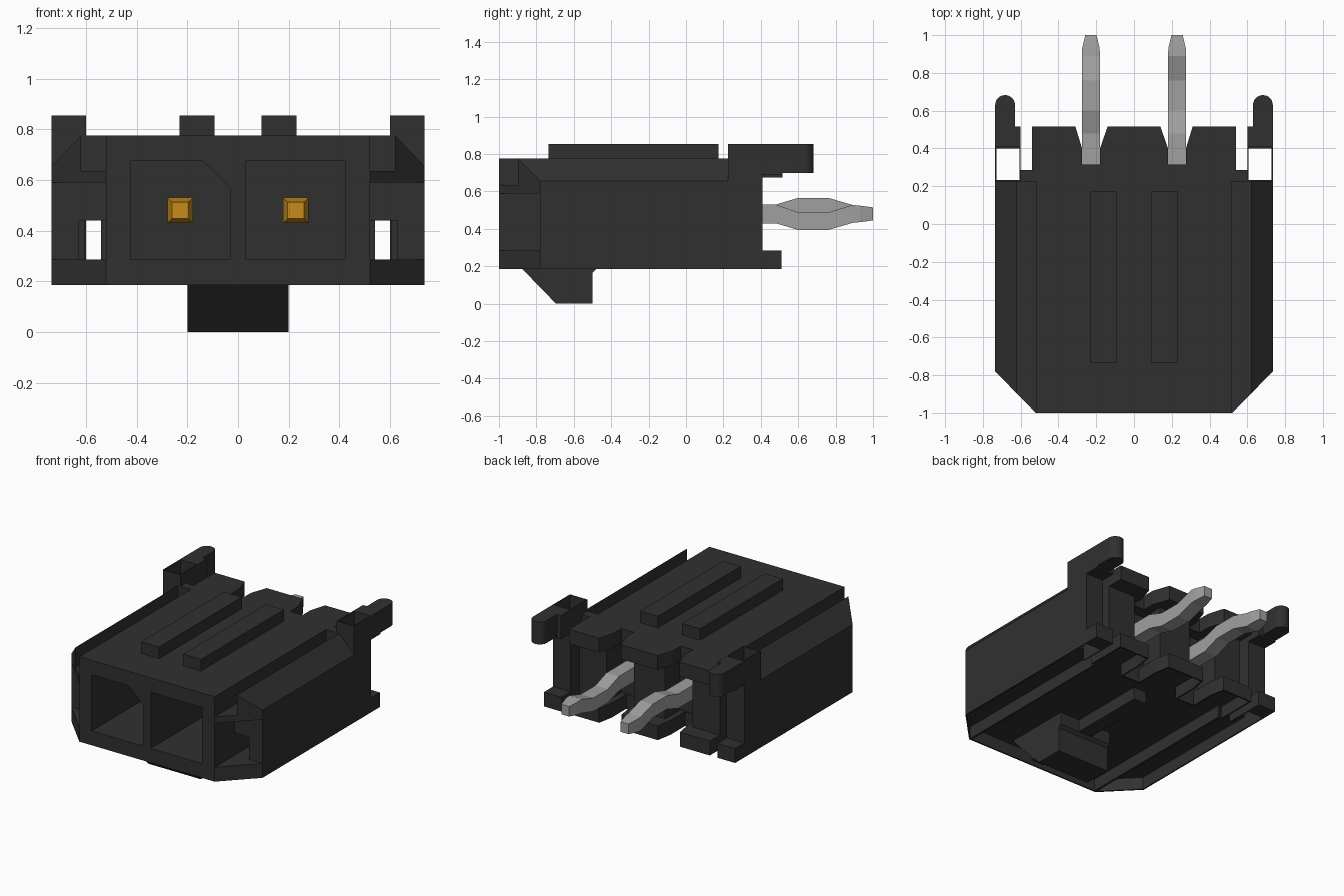
import bpy, bmesh, math
from mathutils import Vector

if "Cube" in bpy.data.objects:
    bpy.data.objects.remove(bpy.data.objects["Cube"])


def material(name, rgb):
    m = bpy.data.materials.new(name)
    m.use_nodes = True
    m.diffuse_color = (*rgb, 1)
    m.node_tree.nodes["Principled BSDF"].inputs["Base Color"].default_value = (*rgb, 1)
    return m


BLACK = material("black plastic", (0.03, 0.03, 0.03))
GOLD = material("gold plating", (0.57, 0.26, 0.012))
GREY = material("tin grey", (0.35, 0.35, 0.35))


def finish(bm, name, mat):
    bmesh.ops.recalc_face_normals(bm, faces=bm.faces)
    me = bpy.data.meshes.new(name)
    bm.to_mesh(me)
    bm.free()
    me.materials.append(mat)
    ob = bpy.data.objects.new(name, me)
    bpy.context.collection.objects.link(ob)


def prism(name, pts, axis, lo, hi, side=1, cut=None):
    """Extrude a 2D outline along an axis; side=-1 mirrors it in x."""
    def place(a, b, t):
        return {"x": (t, a, b), "y": (a, t, b), "z": (a, b, t)}[axis]
    bm = bmesh.new()
    face = bm.faces.new([bm.verts.new(place(a, b, lo)) for a, b in pts])
    ext = bmesh.ops.extrude_face_region(bm, geom=[face])["geom"]
    shift = Vector(place(0, 0, hi - lo))
    bmesh.ops.translate(bm, vec=shift, verts=[v for v in ext if isinstance(v, bmesh.types.BMVert)])
    if cut:
        geom = bm.verts[:] + bm.edges[:] + bm.faces[:]
        bmesh.ops.bisect_plane(bm, geom=geom, plane_co=cut[0], plane_no=cut[1], clear_outer=True)
        bmesh.ops.holes_fill(bm, edges=[e for e in bm.edges if e.is_boundary])
    for v in bm.verts:
        v.co.x *= side
    finish(bm, name, BLACK)


def box(name, x, y, z, side=1):
    pts = [(x[0], y[0]), (x[1], y[0]), (x[1], y[1]), (x[0], y[1])]
    prism(name, pts, "z", *z, side)


def bar(name, stations, cx, mat):
    """Loft rectangles (y, centre z, half width, half height) along y."""
    bm = bmesh.new()
    rings = [[bm.verts.new((cx + i * w, y, z + j * h))
              for i, j in ((-1, -1), (1, -1), (1, 1), (-1, 1))] for y, z, w, h in stations]
    for a, b in zip(rings, rings[1:]):
        for k in range(4):
            bm.faces.new((a[k], a[(k + 1) % 4], b[(k + 1) % 4], b[k]))
    bm.faces.new(rings[0])
    bm.faces.new(rings[-1])
    finish(bm, name, mat)


def mirrored(half):
    return half + [(-x, y) for x, y in reversed(half)]


# Shell plates, notched at the back around the two tails
top_half = [(0.52, -1), (0.52, 0.225), (0.54, 0.225), (0.54, 0.515), (0.31, 0.515), (0.275, 0.4),
            (0.275, 0.315), (0.18, 0.315), (0.18, 0.4), (0.14, 0.515)]
prism("top_plate", mirrored(top_half), "z", 0.675, 0.775)
outer = [(0.52, -1), (0.735, -0.78), (0.735, 0.225)]
prism("floor_plate", mirrored(outer), "z", 0.27, 0.285)
rear_half = [(0.54, 0.225), (0.54, 0.51), (0.31, 0.51), (0.29, 0.4), (0.29, 0.24),
             (0.16, 0.24), (0.16, 0.4), (0.14, 0.51)]
prism("rear_floor", mirrored(rear_half), "z", 0.27, 0.285)

# Underside: thin rim around a shallow recess, rib and key tab
inner = [(0.515, -0.99), (0.725, -0.775), (0.725, 0.225)]
prism("underside_rim", mirrored(outer[::-1])[:3] + [(-x, y) for x, y in outer]
      + [(-x, y) for x, y in reversed(inner)] + inner, "z", 0.185, 0.27)
box("underside_rib", (-0.05, 0.05), (-0.95, 0.06), (0.185, 0.27))
tab = [(-0.95, 0.27), (-0.875, 0.185), (-0.695, 0), (-0.5, 0), (-0.5, 0.165), (-0.48, 0.185), (-0.48, 0.27)]
prism("key_tab", tab, "x", -0.2, 0.2)

# Cavity walls
box("cavity_divider", (-0.03, 0.03), (-1, 0), (0.285, 0.675))
box("cavity_back", (-0.52, 0.52), (-0.02, 0.235), (0.285, 0.675))
prism("cavity_key", [(-0.14, 0.675), (-0.03, 0.675), (-0.03, 0.57)], "y", -1, 0)
box("rear_center_post", (-0.12, 0.12), (0.235, 0.4), (0.285, 0.675))

chamfer = (Vector((0.52, -1, 0)), Vector((0.22, -0.215, 0)))

for side, label in ((1, "left"), (-1, "right")):
    def sbox(name, x, y, z):
        box(f"{label}_{name}", x, y, z, side)

    def sprism(name, pts, axis, lo, hi, cut=None):
        prism(f"{label}_{name}", pts, axis, lo, hi, side, cut)

    # Core sides
    sbox("cavity_side", (0.425, 0.52), (-1, 0.235), (0.285, 0.675))
    sbox("underside_edge", (0.505, 0.52), (-0.99, 0.225), (0.185, 0.27))
    sbox("rear_post", (0.33, 0.54), (0.235, 0.4), (0.285, 0.675))
    sbox("top_rib", (0.093, 0.23), (-0.735, 0.175), (0.775, 0.855))

    # Thin rim under the notched rear floor
    rim = [(0, 0.5), (0.132, 0.5), (0.15, 0.4), (0.15, 0.23), (0.3, 0.23), (0.3, 0.4),
           (0.318, 0.5), (0.53, 0.5), (0.53, 0.225)]
    sprism("rear_rim", rear_half + [(0, 0.51)] + rim, "z", 0.185, 0.27)

    # Outer wall with a channel beside the core, closed in its upper half
    sbox("wall_middle", (0.63, 0.735), (-0.78, 0.225), (0.285, 0.44))
    sbox("wall_bridge", (0.52, 0.735), (-0.78, 0.225), (0.44, 0.59))
    upper = [(0.52, 0.59), (0.735, 0.59), (0.735, 0.655), (0.62, 0.775), (0.62, 0.635), (0.52, 0.635)]
    sprism("wall_upper", upper, "y", -1, 0.225, chamfer)
    sbox("channel_end", (0.52, 0.6), (0.225, 0.285), (0.44, 0.775))

    # Thin-walled rear column, open at the top, with foot and board hook
    sbox("rear_skin", (0.728, 0.735), (0.225, 0.41), (0.185, 0.855))
    sbox("rear_inner_skin", (0.6, 0.607), (0.225, 0.41), (0.185, 0.855))
    sbox("rear_front_skin", (0.6, 0.735), (0.225, 0.232), (0.635, 0.855))
    sbox("rear_web", (0.6, 0.735), (0.4, 0.41), (0.185, 0.69))
    sbox("rear_foot", (0.6, 0.735), (0.41, 0.51), (0.185, 0.285))
    sbox("hook_base", (0.6, 0.735), (0.41, 0.515), (0.69, 0.855))
    arc = [(0.6825 + 0.0525 * math.cos(a), 0.63 + 0.0525 * math.sin(a))
           for a in (math.pi * i / 12 for i in range(13))]
    sprism("hook_tip", [(0.63, 0.515), (0.735, 0.515)] + arc, "z", 0.7, 0.855)

    # Gold contact with tapered tip, and kinked tail: one bends down, the other up
    cx, cz, w = side * 0.228, 0.48, 0.048
    bar(f"{label}_contact", [(-0.6, cz, 0.032, 0.032), (-0.54, cz, 0.05, 0.05), (0.1, cz, 0.05, 0.05)], cx, GOLD)
    kink = cz - side * 0.039
    bar(f"{label}_tail", [(0.12, cz, w, 0.05), (0.48, cz, w, 0.05), (0.6, kink, w, 0.047),
                          (0.76, kink, w, 0.047), (0.89, cz, w, 0.048), (0.93, cz, 0.046, 0.044),
                          (1, cz, 0.03, 0.035)], cx, GREY)
